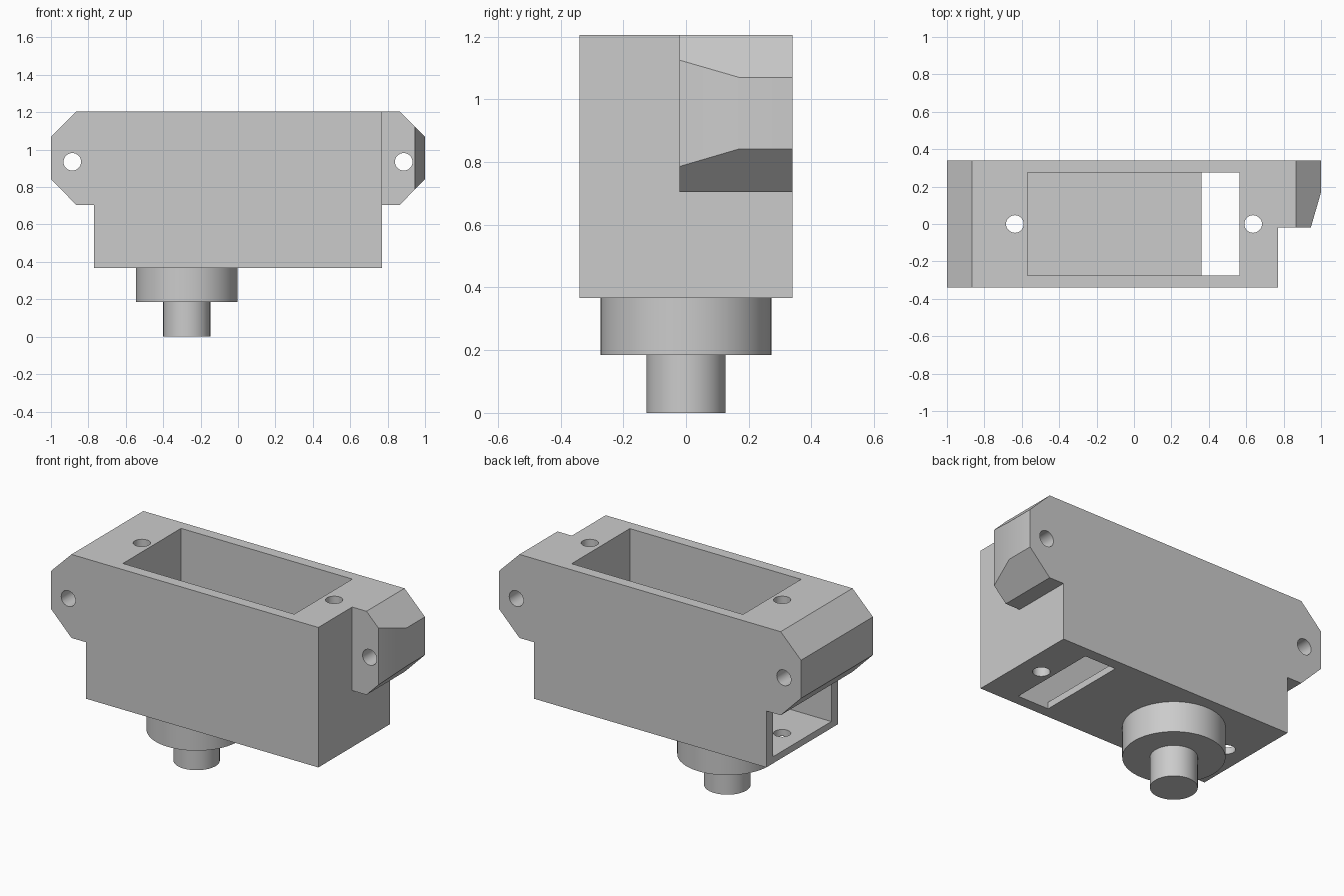
import bpy, bmesh, math
from mathutils import Vector

if "Cube" in bpy.data.objects:
    bpy.data.objects.remove(bpy.data.objects["Cube"])

grey = bpy.data.materials.new("light_grey")
grey.diffuse_color = (0.6, 0.6, 0.6, 1)
grey.use_nodes = True
grey.node_tree.nodes["Principled BSDF"].inputs["Base Color"].default_value = grey.diffuse_color


def finish(name, bm):
    bmesh.ops.recalc_face_normals(bm, faces=bm.faces[:])
    mesh = bpy.data.meshes.new(name)
    bm.to_mesh(mesh)
    bm.free()
    mesh.materials.append(grey)
    ob = bpy.data.objects.new(name, mesh)
    bpy.context.collection.objects.link(ob)
    return ob


def prism(name, points, direction):
    """Extrude a closed polygon along a direction."""
    bm = bmesh.new()
    face = bm.faces.new([bm.verts.new(p) for p in points])
    geom = bmesh.ops.extrude_face_region(bm, geom=[face])["geom"]
    moved = [g for g in geom if isinstance(g, bmesh.types.BMVert)]
    bmesh.ops.translate(bm, verts=moved, vec=Vector(direction))
    return finish(name, bm)


def box(name, x0, x1, y0, y1, z0, z1):
    return prism(name, [(x0, y0, z0), (x1, y0, z0), (x1, y1, z0), (x0, y1, z0)],
                 (0, 0, z1 - z0))


def cylinder(name, centre, r, depth, along_y=False, sides=64):
    pts = []
    for i in range(sides):
        a = 2 * math.pi * i / sides
        u, v = r * math.cos(a), r * math.sin(a)
        offset = (u, 0, v) if along_y else (u, v, 0)
        pts.append(Vector(centre) + Vector(offset))
    return prism(name, pts, (0, depth, 0) if along_y else (0, 0, depth))


def activate(ob):
    bpy.ops.object.select_all(action='DESELECT')
    ob.select_set(True)
    bpy.context.view_layer.objects.active = ob


def cut(target, cutter):
    mod = target.modifiers.new("cut", 'BOOLEAN')
    mod.operation, mod.solver, mod.object = 'DIFFERENCE', 'EXACT', cutter
    activate(target)
    bpy.ops.object.modifier_apply(modifier=mod.name)
    bpy.data.objects.remove(cutter)


# Housing: side profile with a chamfered ear at each end
half = [(0.77, 0.367), (0.77, 0.705), (0.865, 0.705), (1.0, 0.842),
        (1.0, 1.07), (0.865, 1.205)]
profile = half + [(-x, z) for x, z in reversed(half)]
housing = prism("housing", [(x, -0.34, z) for x, z in profile], (0, 0.68, 0))

# Right ear: set back from the front, with a slanted end
plan = [(0.77, -0.5), (1.2, -0.5), (1.2, 0.27), (1.029, 0.27),
        (0.945, -0.02), (0.77, -0.02)]
cut(housing, prism("ear_cutter", [(x, y, 0.6) for x, y in plan], (0, 0, 0.8)))

# Main cavity, floor slot, and end opening under the left ear
cut(housing, box("cavity_cutter", -0.57, 0.565, -0.275, 0.275, 0.407, 1.4))
cut(housing, box("slot_cutter", 0.36, 0.565, -0.275, 0.275, 0.2, 0.6))
cut(housing, box("opening_cutter", -0.9, -0.5, -0.275, 0.275, 0.407, 0.70))

# Screw holes: vertical through the body, horizontal through the ears
for s in (-1, 1):
    cut(housing, cylinder("screw_cutter", (s * 0.637, 0, 0.1), 0.047, 1.5, sides=32))
    cut(housing, cylinder("ear_hole_cutter", (s * 0.886, -0.6, 0.935), 0.047, 1.2,
                          along_y=True, sides=32))

# Round boss and shaft underneath
boss = cylinder("boss", (-0.274, 0, 0.185), 0.272, 0.182)
shaft = cylinder("shaft", (-0.274, 0, 0), 0.126, 0.185)

for ob in (housing, boss, shaft):
    activate(ob)
    bpy.ops.object.shade_smooth_by_angle(angle=math.radians(30))
